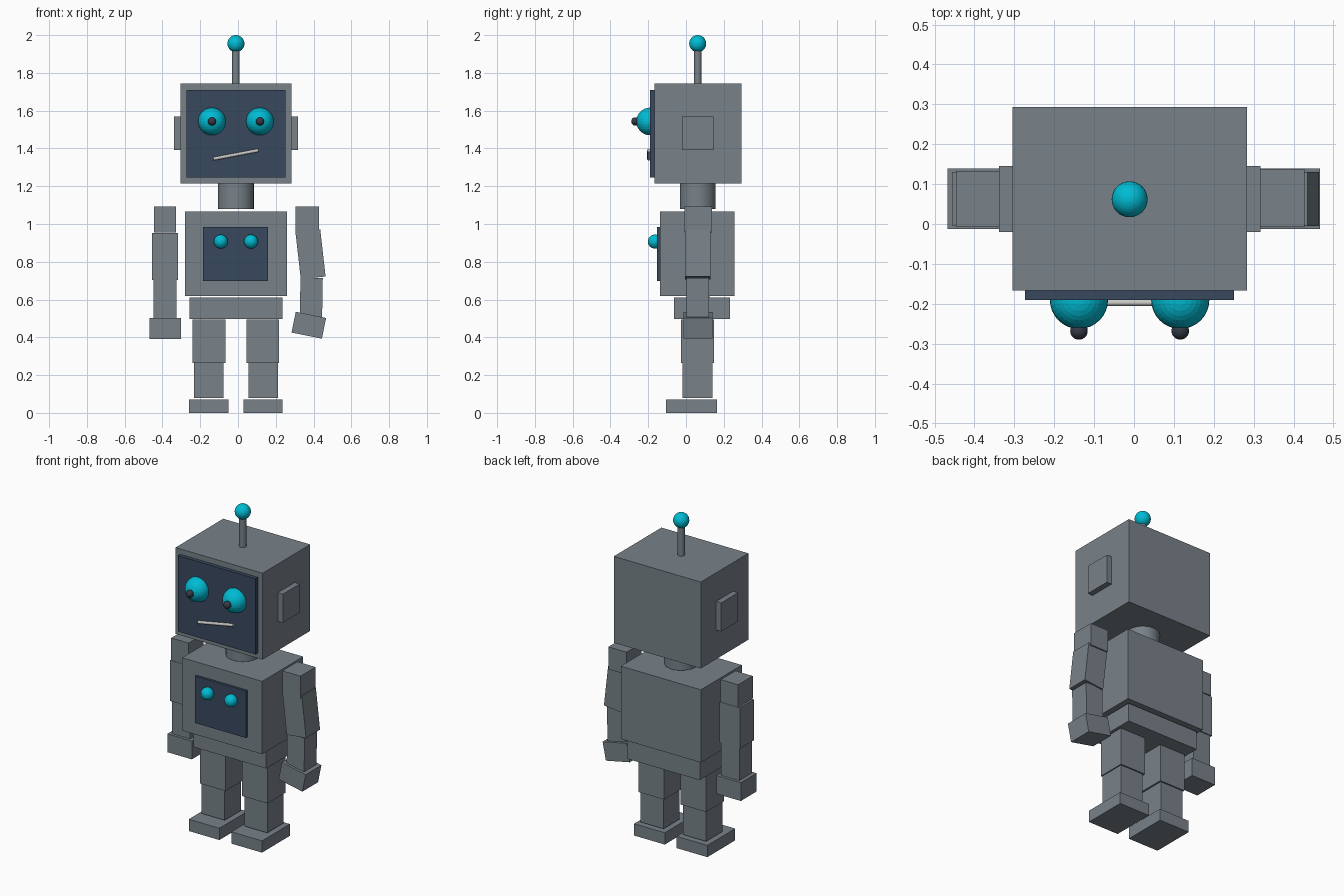
import bpy, math
from mathutils import Vector

if "Cube" in bpy.data.objects:
    bpy.data.objects.remove(bpy.data.objects["Cube"])


def material(name, srgb):
    m = bpy.data.materials.new(name)
    lin = [(c / 255 / 12.92) if c < 11 else ((c / 255 + 0.055) / 1.055) ** 2.4 for c in srgb]
    m.diffuse_color = (*lin, 1)
    m.use_nodes = True
    m.node_tree.nodes["Principled BSDF"].inputs["Base Color"].default_value = m.diffuse_color
    return m


GREY = material("steel grey", (120, 130, 137))
NAVY = material("panel navy", (56, 72, 94))
CYAN = material("bright cyan", (0, 188, 212))
DARK = material("pupil charcoal", (52, 58, 70))
PALE = material("mouth pale grey", (200, 200, 196))


def finish(name, mat):
    ob = bpy.context.object
    ob.name = ob.data.name = name
    ob.data.materials.append(mat)
    return ob


def box(name, x, y, z, mat=GREY, tilt=0):
    """Box from (min, max) ranges, optionally tilted about y (degrees)."""
    mid = [(a + b) / 2 for a, b in (x, y, z)]
    bpy.ops.mesh.primitive_cube_add(size=1, location=mid)
    ob = finish(name, mat)
    size = Vector([b - a for a, b in (x, y, z)])
    for v in ob.data.vertices:
        v.co = v.co * size
    ob.rotation_euler.y = math.radians(tilt)
    return ob


def ball(name, loc, r, mat):
    bpy.ops.mesh.primitive_uv_sphere_add(segments=32, ring_count=16, radius=r, location=loc)
    return finish(name, mat)


def rod(name, a, b, r, mat=GREY, sides=32):
    a, b = Vector(a), Vector(b)
    bpy.ops.mesh.primitive_cylinder_add(vertices=sides, radius=r, depth=(b - a).length,
                                        location=(a + b) / 2)
    ob = finish(name, mat)
    ob.rotation_euler = (b - a).to_track_quat('Z', 'Y').to_euler()
    bpy.ops.object.shade_smooth_by_angle(angle=math.radians(40))
    return ob


CX, CY = -0.011, 0.062   # body axis

# Head, face panel, ears
box("head", (-0.305, 0.283), (-0.167, 0.293), (1.215, 1.743))
box("face_panel", (-0.273, 0.251), (-0.19, -0.16), (1.247, 1.71), NAVY)
for side, s in (("left", -1), ("right", 1)):
    ear = sorted((CX + s * 0.29, CX + s * 0.328))
    box("ear_" + side, ear, (-0.02, 0.145), (1.393, 1.568))
    # Eyes and pupils
    ex = CX + s * 0.127
    ball("eye_" + side, (ex, -0.19, 1.543), 0.073, CYAN)
    ball("pupil_" + side, (ex, -0.268, 1.543), 0.022, DARK)
    # Chest buttons
    ball("button_" + side, (CX + s * 0.08, -0.165, 0.907), 0.037, CYAN)
    # Legs
    def span(c, w):
        return (CX + s * c - w / 2, CX + s * c + w / 2)
    box("thigh_" + side, span(0.142, 0.174), (-0.026, 0.148), (0.265, 0.495))
    box("shin_" + side, span(0.144, 0.156), (-0.018, 0.139), (0.08, 0.265))
    box("foot_" + side, span(0.144, 0.207), (-0.106, 0.163), (0, 0.072))

# Mouth and antenna
rod("mouth", (-0.13, -0.197, 1.345), (0.108, -0.197, 1.39), 0.009, PALE, 16)
rod("antenna", (CX, CY, 1.74), (CX, CY, 1.94), 0.02)
ball("antenna_ball", (CX, CY, 1.955), 0.045, CYAN)

# Neck, torso, hips
rod("neck", (CX, CY, 1.08), (CX, CY, 1.22), 0.095)
box("torso", (-0.281, 0.26), (-0.138, 0.258), (0.62, 1.065))
box("chest_panel", (-0.184, 0.16), (-0.153, -0.13), (0.698, 0.985), NAVY)
box("hips", (-0.257, 0.235), (-0.063, 0.234), (0.497, 0.61))

# Straight arm
box("shoulder_left", (-0.446, -0.328), (-0.008, 0.133), (0.955, 1.092))
box("upper_arm_left", (-0.455, -0.318), (-0.005, 0.13), (0.703, 0.952))
box("forearm_left", (-0.447, -0.325), (0.002, 0.124), (0.503, 0.703))
box("hand_left", (-0.468, -0.303), (-0.013, 0.139), (0.39, 0.502))

# Bent arm
box("shoulder_right", (0.305, 0.428), (-0.008, 0.138), (0.955, 1.092))
box("upper_arm_right", (0.318, 0.45), (-0.005, 0.13), (0.714, 0.964), tilt=-6.5)
box("forearm_right", (0.329, 0.447), (0.002, 0.122), (0.505, 0.715), tilt=1)
box("hand_right", (0.293, 0.457), (-0.013, 0.139), (0.408, 0.52), tilt=11.5)
